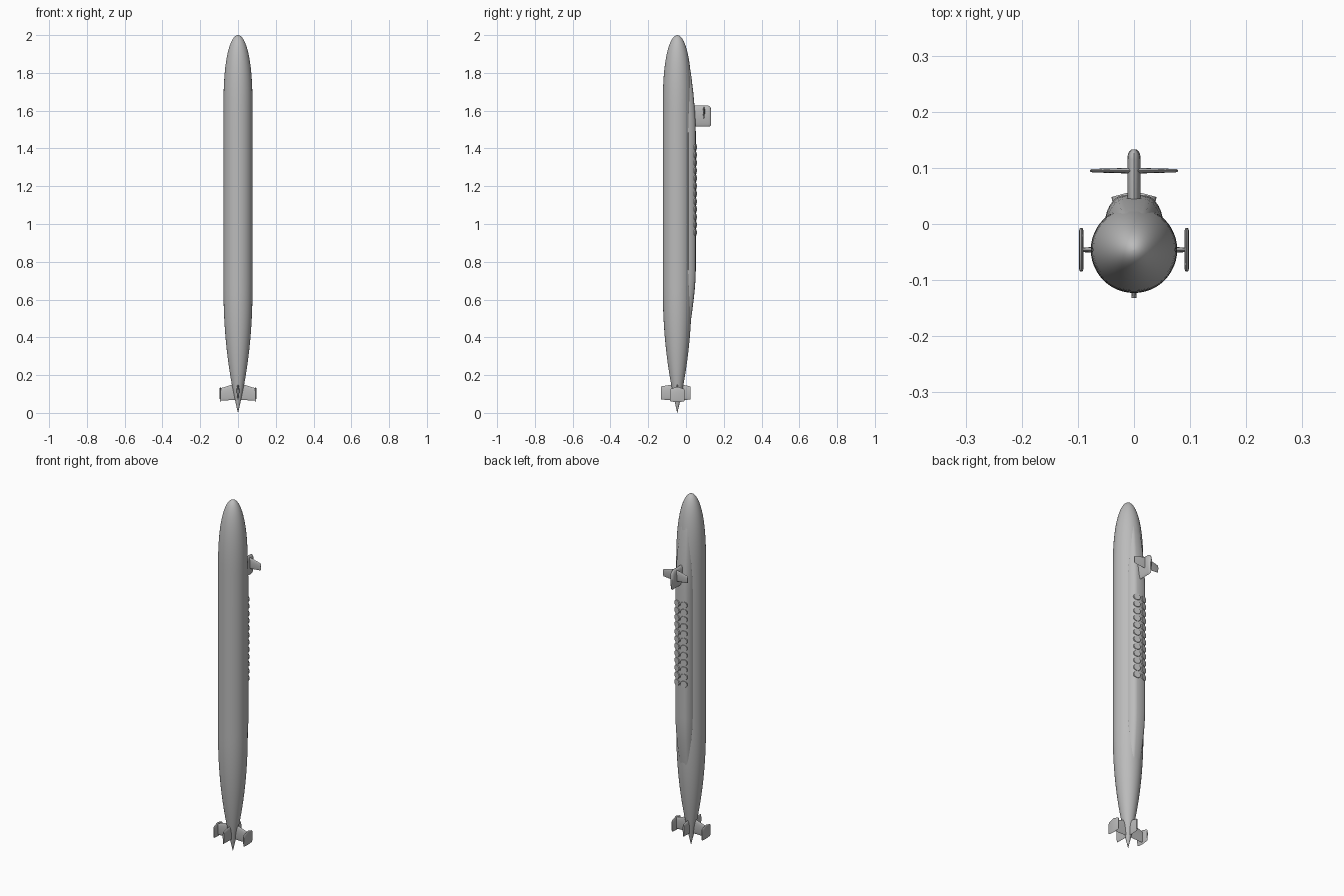
import bpy, bmesh, math
from mathutils import Matrix

if "Cube" in bpy.data.objects:
    bpy.data.objects.remove(bpy.data.objects["Cube"])

CY = -0.046      # hull axis
R = 0.077        # hull radius

grey = bpy.data.materials.new("hull_grey")
grey.use_nodes = True
COLOUR = (0.5, 0.5, 0.5, 1)
grey.diffuse_color = COLOUR
grey.node_tree.nodes["Principled BSDF"].inputs["Base Color"].default_value = COLOUR


def finish(name, bm, angle=35):
    bmesh.ops.remove_doubles(bm, verts=bm.verts, dist=1e-5)
    bmesh.ops.recalc_face_normals(bm, faces=bm.faces)
    mesh = bpy.data.meshes.new(name)
    bm.to_mesh(mesh)
    bm.free()
    mesh.materials.append(grey)
    ob = bpy.data.objects.new(name, mesh)
    bpy.context.collection.objects.link(ob)
    bpy.ops.object.select_all(action='DESELECT')
    ob.select_set(True)
    bpy.context.view_layer.objects.active = ob
    bpy.ops.object.shade_smooth_by_angle(angle=math.radians(angle))
    return ob


def loft(name, rings, angle=35):
    """Skin a list of closed rings and cap both ends."""
    bm = bmesh.new()
    loops = [[bm.verts.new(p) for p in ring] for ring in rings]
    n = len(loops[0])
    for a, b in zip(loops, loops[1:]):
        for i in range(n):
            j = (i + 1) % n
            bm.faces.new((a[i], a[j], b[j], b[i]))
    bm.faces.new(loops[0])
    bm.faces.new(loops[-1])
    return finish(name, bm, angle)


def fin(name, origin_y, span_axis, sections, steps=10):
    """Streamlined blade; sections are (span, z_low, z_high, half_thickness)."""
    rings = []
    for span, low, high, thick in sections:
        ring = []
        for i in range(2 * steps):
            a = math.pi * i / steps
            z = (low + high) / 2 + (high - low) / 2 * math.cos(a)
            t = thick * math.sin(a) * (1 + 0.3 * math.cos(a))
            ring.append((span, origin_y + t, z) if span_axis == "x"
                        else (t, origin_y + span, z))
        rings.append(ring)
    return loft(name, rings)


# Hull: blunt nose, parallel middle, pointed tail
def hull_radius(z):
    if z > 1.6:
        return R * math.sqrt(max(0, 1 - ((z - 1.6) / 0.4) ** 2.6))
    if z < 0.68:
        return R * (1 - ((0.68 - z) / 0.68) ** 2.2)
    return R


heights = [0.68 * i / 24 for i in range(25)] + [0.9, 1.15, 1.4]
heights += [1.6 + 0.4 * math.sin(math.pi / 2 * i / 20) for i in range(21)]
SIDES = 48
rings = []
for z in heights:
    r = max(hull_radius(z), 0.0004)
    rings.append([(r * math.cos(2 * math.pi * k / SIDES),
                   CY + r * math.sin(2 * math.pi * k / SIDES), z) for k in range(SIDES)])
loft("hull", rings)

# Raised deck casing along the back, sinking into the hull at both ends
half = [(0.030, 0.0), (0.051, 0.012), (0.0485, 0.022), (0.044, 0.032),
        (0.037, 0.042), (0.030, 0.048), (0.021, 0.051), (0.0, 0.052)]
section = half + [(-x, y) for x, y in reversed(half[:-1])]
stations = [(0.40, 0.60), (0.46, 0.69), (0.52, 0.78), (0.58, 0.86), (0.64, 0.93),
            (0.70, 0.98), (0.76, 1.0), (1.48, 1.0), (1.55, 0.98), (1.62, 0.935),
            (1.70, 0.86), (1.78, 0.76), (1.86, 0.63), (1.90, 0.52)]
loft("deck_casing", [[(x * s, CY + (y - CY) * s, z) for x, y in section]
                     for z, s in stations], 50)

# Two rows of round hatches on the deck
bm = bmesh.new()
ROWS = 12
for row in range(ROWS):
    z = 0.955 + row * 0.041
    for side in (-1, 1):
        place = (Matrix.Translation((side * 0.0215, 0.0495, z))
                 @ Matrix.Rotation(-side * math.radians(15), 4, 'Z')
                 @ Matrix.Rotation(math.radians(-90), 4, 'X'))
        bmesh.ops.create_cone(bm, cap_ends=True, segments=20, radius1=0.0195,
                              radius2=0.018, depth=0.007, matrix=place)
finish("deck_hatches", bm)

# Sail with a softly rounded top, and its two diving planes
fin("sail", 0, "y", [(0.03, 1.515, 1.628, 0.0115), (0.115, 1.515, 1.628, 0.0115),
                     (0.124, 1.516, 1.624, 0.0105), (0.130, 1.520, 1.617, 0.008),
                     (0.133, 1.527, 1.605, 0.004)])
for side, label in ((1, "left"), (-1, "right")):
    fin("sail_plane_" + label, 0.095, "x",
        [(0, 1.555, 1.622, 0.005), (side * 0.074, 1.562, 1.604, 0.003),
         (side * 0.078, 1.566, 1.598, 0.0015)])

    # Horizontal stern planes and their end plates
    fin("stern_plane_" + label, CY, "x",
        [(0, 0.068, 0.160, 0.007), (side * 0.093, 0.066, 0.130, 0.004)])
    plate = fin("end_plate_" + label, CY, "y",
                [(-0.039, 0.064, 0.122, 0.002), (-0.034, 0.060, 0.128, 0.004),
                 (0, 0.057, 0.138, 0.004), (0.034, 0.060, 0.128, 0.004),
                 (0.039, 0.064, 0.122, 0.002)])
    plate.location.x = side * 0.094

# Rudders above and below the tail
fin("upper_rudder", CY, "y", [(0, 0.068, 0.155, 0.008), (0.070, 0.070, 0.140, 0.004)])
fin("lower_rudder", CY, "y", [(0, 0.068, 0.155, 0.008), (-0.086, 0.070, 0.140, 0.004)])
